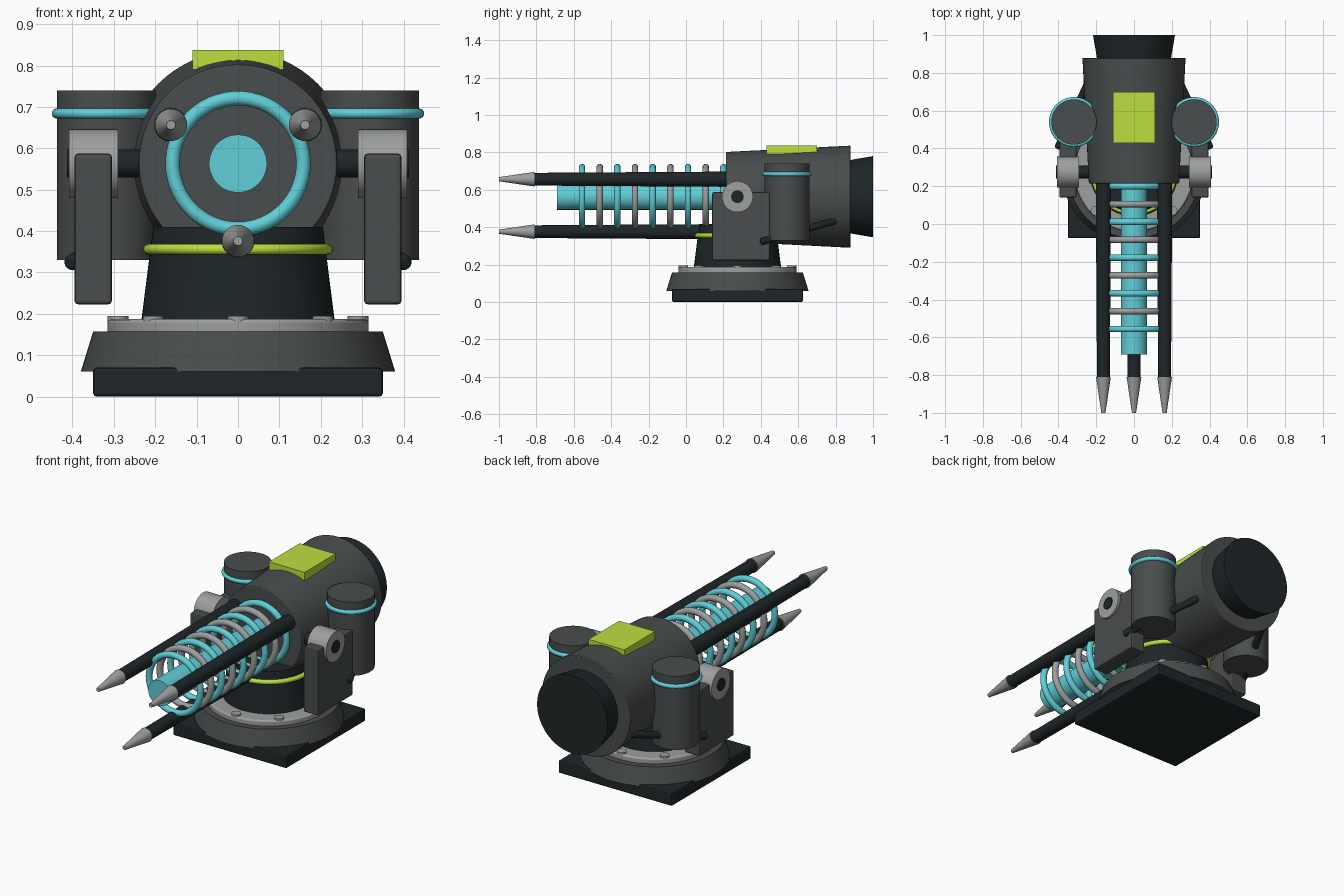
import bpy, math
from mathutils import Vector

if "Cube" in bpy.data.objects:
    bpy.data.objects.remove(bpy.data.objects["Cube"])

def material(name, rgb):
    m = bpy.data.materials.new(name)
    m.diffuse_color = (*rgb, 1)
    m.use_nodes = True
    m.node_tree.nodes["Principled BSDF"].inputs["Base Color"].default_value = m.diffuse_color
    return m

DARK = material("dark_metal", (0.013, 0.019, 0.021))
GUN = material("gunmetal", (0.065, 0.075, 0.074))
STEEL = material("steel", (0.34, 0.35, 0.35))
CYAN = material("cyan", (0.12, 0.62, 0.68))
LIME = material("lime", (0.50, 0.74, 0.05))

CY = 0.275   # y of the turntable axis
AZ = 0.563   # z of the barrel axis

def finish(name, mat, bevel=0.0, smooth=True):
    o = bpy.context.object
    o.name = name
    o.data.materials.append(mat)
    if bevel:
        b = o.modifiers.new("bevel", 'BEVEL')
        b.width, b.segments, b.limit_method = bevel, 2, 'ANGLE'
    if smooth:
        bpy.ops.object.shade_smooth_by_angle(angle=math.radians(35))
    return o

def rod(name, a, b, r1, r2, mat, sides=48, bevel=0.0):
    """Cylinder or frustum from point a (radius r1) to point b (radius r2)."""
    a, b = Vector(a), Vector(b)
    rot = (b - a).to_track_quat('Z', 'Y').to_euler()
    bpy.ops.mesh.primitive_cone_add(vertices=sides, radius1=r1, radius2=r2,
                                    depth=(b - a).length, location=(a + b) / 2, rotation=rot)
    return finish(name, mat, bevel)

def box(name, lo, hi, mat, bevel=0.0):
    lo, hi = Vector(lo), Vector(hi)
    bpy.ops.mesh.primitive_cube_add(size=1, location=(lo + hi) / 2)
    bpy.context.object.scale = hi - lo
    bpy.ops.object.transform_apply(location=False, rotation=False, scale=True)
    return finish(name, mat, bevel, smooth=False)

def torus(name, loc, major, minor, mat, rot=(0, 0, 0)):
    bpy.ops.mesh.primitive_torus_add(location=loc, rotation=rot, major_radius=major,
                                     minor_radius=minor, major_segments=64, minor_segments=14)
    return finish(name, mat)

# Base and turntable
box("base_plate", (-0.35, CY - 0.35, 0), (0.35, CY + 0.35, 0.07), DARK, 0.008)
rod("base_skirt", (0, CY, 0.06), (0, CY, 0.157), 0.38, 0.35, GUN, 64)
rod("bearing_ring", (0, CY, 0.15), (0, CY, 0.187), 0.315, 0.315, STEEL, 64, 0.008)
for i in range(8):
    t = i * math.pi / 4
    x, y = 0.29 * math.sin(t), CY - 0.29 * math.cos(t)
    rod(f"ring_bolt_{i + 1}", (x, y, 0.16), (x, y, 0.195), 0.025, 0.025, STEEL, 12)
rod("pedestal", (0, CY, 0.18), (0, CY, 0.41), 0.234, 0.205, DARK, 64)
torus("pedestal_glow_ring", (0, CY, 0.356), 0.216, 0.013, LIME)

# Main housing
rod("housing", (0, 0.215, AZ), (0, 0.88, AZ), 0.239, 0.273, GUN, 64, 0.004)
rod("rear_cap", (0, 0.86, AZ), (0, 1.0, AZ), 0.193, 0.217, DARK, 64)
box("top_panel", (-0.11, 0.43, 0.79), (0.11, 0.70, 0.837), LIME)

# Barrel core and coils
rod("barrel_core", (0, 0.3, AZ), (0, -0.69, AZ), 0.07, 0.07, CYAN)
for i in range(9):
    torus(f"coil_{i + 1}", (0, -0.556 + i * 0.0945, AZ), 0.158, 0.0175,
          STEEL if i % 2 else CYAN, (math.pi / 2, 0, 0))

# Three rails with pointed tips
for i, deg in enumerate((30, 150, 270)):
    x = 0.187 * math.cos(math.radians(deg))
    z = AZ + 0.187 * math.sin(math.radians(deg))
    rod(f"rail_{i + 1}", (x, 0.28, z), (x, -0.82, z), 0.041, 0.034, DARK, 32)
    rod(f"rail_tip_{i + 1}", (x, -0.81, z), (x, -1.0, z), 0.039, 0.011, STEEL, 32)

# Parts repeated on each side
for side, s in (("left", -1), ("right", 1)):
    rod(f"{side}_tank", (s * 0.318, 0.54, 0.33), (s * 0.318, 0.54, 0.74), 0.12, 0.12, GUN)
    torus(f"{side}_tank_band", (s * 0.318, 0.54, 0.684), 0.12, 0.012, CYAN)
    box(f"{side}_bracket", (s * 0.35 - 0.045, 0.14, 0.223),
        (s * 0.35 + 0.045, 0.45, 0.587), GUN, 0.008)
    rod(f"{side}_pivot", (s * 0.29, CY, AZ), (s * 0.408, CY, AZ), 0.083, 0.083, STEEL)
    rod(f"{side}_pivot_pin", (s * 0.22, CY, AZ), (s * 0.413, CY, AZ), 0.034, 0.034, DARK, 24)
    rod(f"{side}_strut", (s * 0.405, 0.40, 0.322), (s * 0.22, 0.80, 0.435),
        0.019, 0.019, DARK, 20, 0.008)
